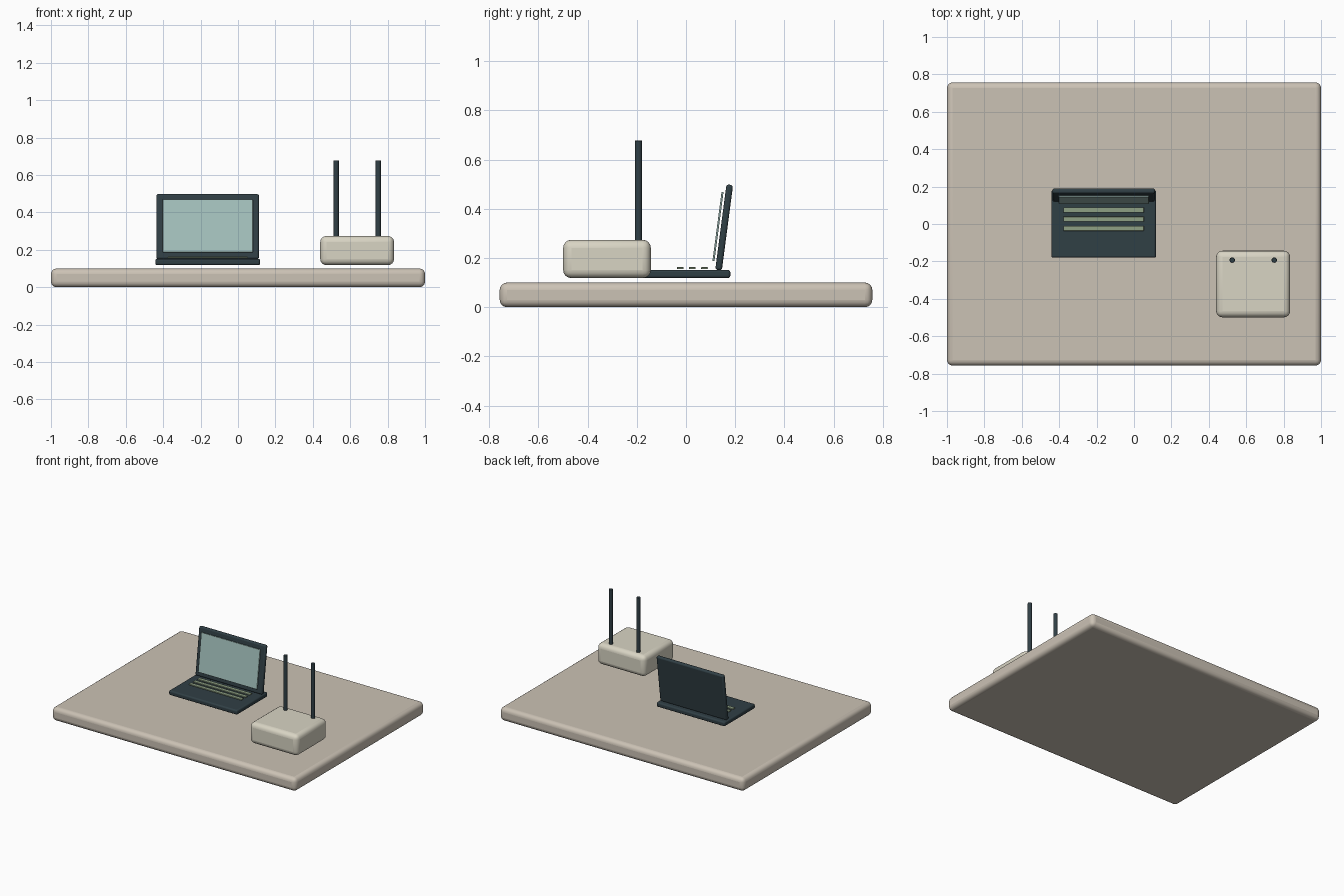
import bpy
from math import radians

if "Cube" in bpy.data.objects:
    bpy.data.objects.remove(bpy.data.objects["Cube"])


def material(name, rgb):
    m = bpy.data.materials.new(name)
    m.diffuse_color = (*rgb, 1)
    m.use_nodes = True
    m.node_tree.nodes["Principled BSDF"].inputs["Base Color"].default_value = m.diffuse_color
    return m


TAN = material("warm_stone", (0.60, 0.54, 0.46))
CREAM = material("cream_plastic", (0.69, 0.66, 0.55))
DARK = material("dark_slate", (0.03, 0.05, 0.06))
GLASS = material("pale_teal", (0.38, 0.55, 0.52))
SAGE = material("sage_green", (0.27, 0.35, 0.23))


def finish(obj, name, mat, bevel, segments):
    obj.name = name
    obj.data.materials.append(mat)
    if bevel:
        mod = obj.modifiers.new("rounding", 'BEVEL')
        mod.width, mod.segments = bevel, segments
        mod.limit_method = 'ANGLE'
    bpy.ops.object.shade_smooth_by_angle(angle=radians(35))
    return obj


def box(name, loc, size, mat, bevel=0, segments=3, tilt=0):
    bpy.ops.mesh.primitive_cube_add(size=1, location=loc)
    obj = bpy.context.object
    obj.scale = size
    bpy.ops.object.transform_apply(location=False, rotation=False, scale=True)
    obj.rotation_euler.x = -tilt
    return finish(obj, name, mat, bevel, segments)


def rod(name, x, y, z0, z1, radius, mat):
    bpy.ops.mesh.primitive_cylinder_add(vertices=24, radius=radius, depth=z1 - z0,
                                        location=(x, y, (z0 + z1) / 2))
    return finish(bpy.context.object, name, mat, 0.003, 2)


# Desk slab
box("desk_top", (0, 0, 0.05), (2, 1.514, 0.1), TAN, 0.03, 4)

# Laptop: base, tilted lid, screen panel, key rows
LX, TILT = -0.162, radians(7.5)
box("laptop_base", (LX, 0, 0.135), (0.56, 0.36, 0.034), DARK, 0.01)
box("laptop_lid", (LX, 0.155, 0.324), (0.548, 0.027, 0.35), DARK, 0.01, tilt=TILT)
box("laptop_screen", (LX, 0.130, 0.328), (0.482, 0.008, 0.284), GLASS, 0.002, 2, tilt=TILT)
for i in range(3):
    box(f"key_row_{i + 1}", (LX, 0.075 - 0.049 * i, 0.159), (0.43, 0.027, 0.008), SAGE, 0.002, 2)

# Router with two antennas
box("router_body", (0.637, -0.321, 0.196), (0.395, 0.356, 0.156), CREAM, 0.033, 4)
for side, x in (("left", 0.525), ("right", 0.75)):
    rod(f"antenna_{side}", x, -0.193, 0.26, 0.678, 0.0145, DARK)
